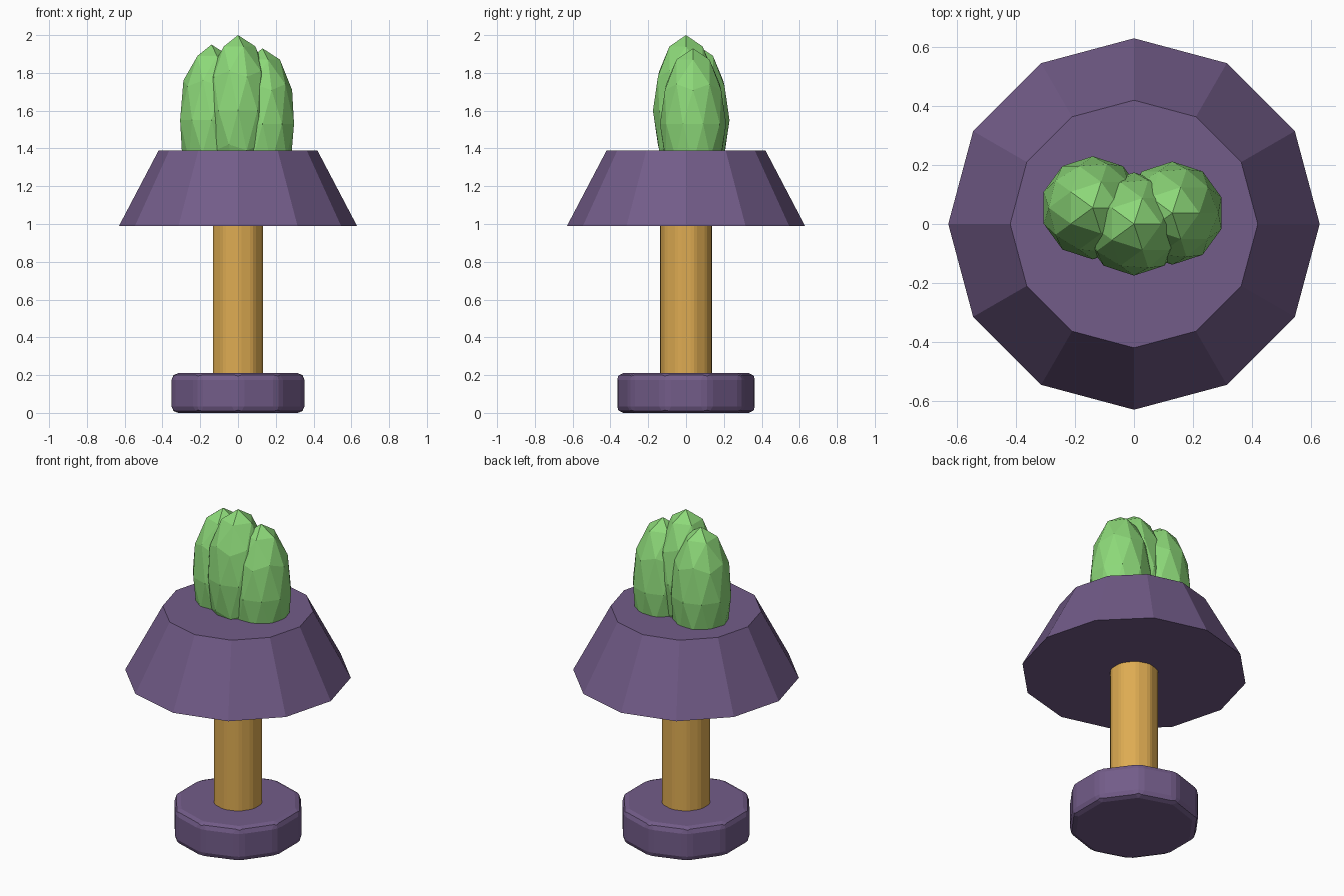
import bpy
import bmesh

if "Cube" in bpy.data.objects:
    bpy.data.objects.remove(bpy.data.objects["Cube"])


def material(name, rgb):
    m = bpy.data.materials.new(name)
    m.diffuse_color = (*rgb, 1.0)
    m.use_nodes = True
    m.node_tree.nodes["Principled BSDF"].inputs["Base Color"].default_value = m.diffuse_color
    return m


PURPLE = material("dusty purple", (0.17, 0.107, 0.25))
GOLD = material("golden wood", (0.73, 0.41, 0.085))
GREEN = material("leaf green", (0.265, 0.69, 0.19))


def finish(obj, name, mat, bevel=0.0, segments=1):
    obj.name = name
    obj.data.materials.append(mat)
    if bevel:
        b = obj.modifiers.new("Bevel", 'BEVEL')
        b.width = bevel
        b.segments = segments
        b.limit_method = 'ANGLE'
        b.angle_limit = 0.5
    return obj


def prism(name, mat, sides, r_low, r_high, z0, z1, bevel=0.0, segments=1):
    bpy.ops.mesh.primitive_cone_add(vertices=sides, radius1=r_low, radius2=r_high,
                                    depth=z1 - z0, location=(0, 0, (z0 + z1) / 2))
    return finish(bpy.context.object, name, mat, bevel, segments)


# Bevelled foot, slim post and wide tapered shade
prism("base", PURPLE, 10, 0.37, 0.37, 0.0, 0.21, 0.035, 2)
prism("post", GOLD, 10, 0.14, 0.14, 0.19, 1.01, 0.02, 2)
prism("shade", PURPLE, 12, 0.63, 0.42, 0.99, 1.39)

# Three tall faceted lobes growing out of the shade
lobes = [("middle_lobe", 0.0, 0.0, 1.60),
         ("left_lobe", -0.14, 0.055, 1.55),
         ("right_lobe", 0.13, 0.037, 1.53)]
for name, x, y, z in lobes:
    bpy.ops.mesh.primitive_ico_sphere_add(subdivisions=2, radius=1.0, location=(x, y, z))
    lobe = finish(bpy.context.object, name, GREEN)
    lobe.scale = (0.175, 0.175, 0.40)
